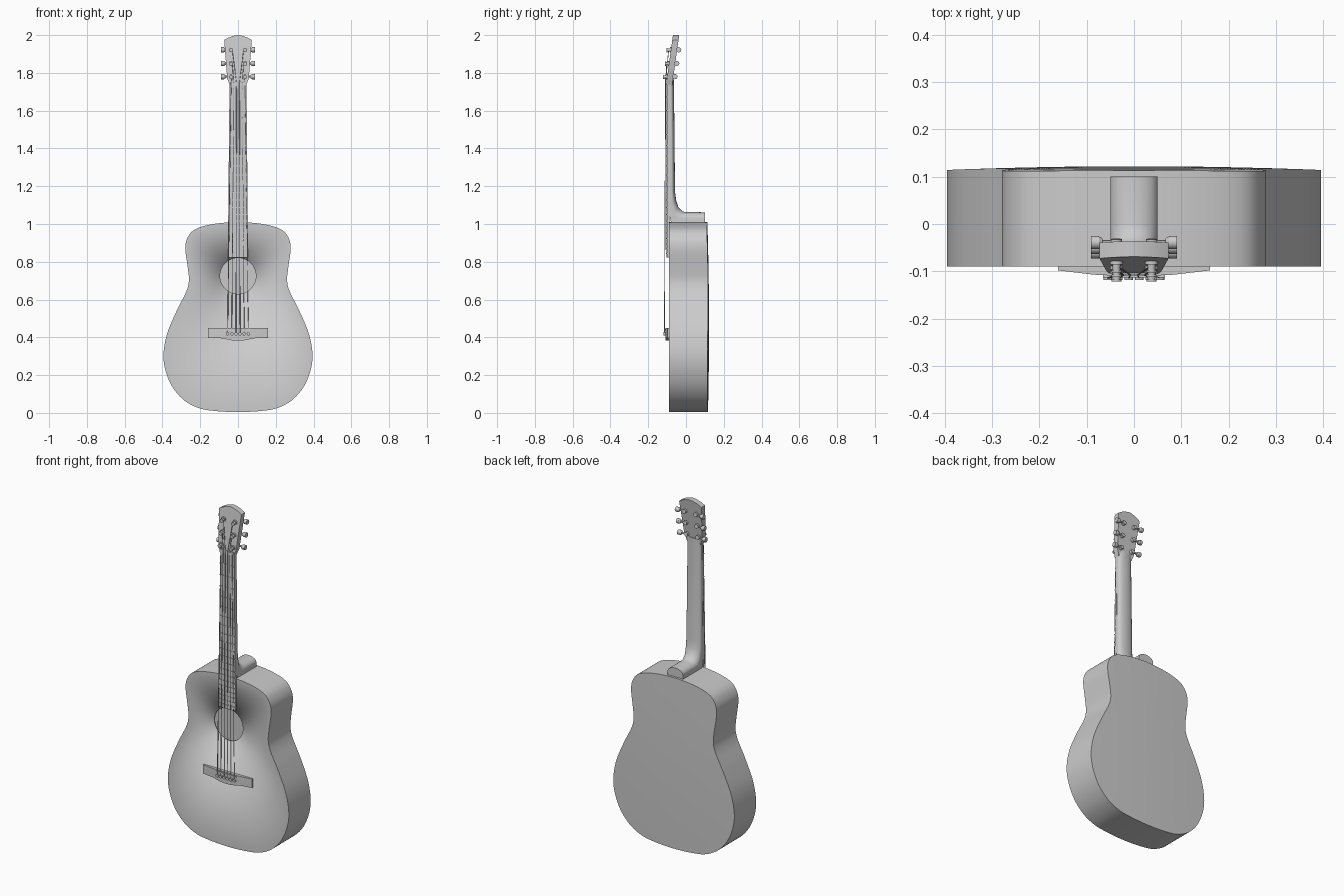
import bpy, bmesh, math
from mathutils import Vector

if "Cube" in bpy.data.objects:
    bpy.data.objects.remove(bpy.data.objects["Cube"])

grey = bpy.data.materials.new("plain_grey")
grey.diffuse_color = (0.6, 0.6, 0.6, 1)
grey.use_nodes = True
grey.node_tree.nodes["Principled BSDF"].inputs["Base Color"].default_value = grey.diffuse_color


def finish(name, bm, angle=35):
    bmesh.ops.recalc_face_normals(bm, faces=bm.faces)
    me = bpy.data.meshes.new(name)
    bm.to_mesh(me)
    bm.free()
    ob = bpy.data.objects.new(name, me)
    bpy.context.collection.objects.link(ob)
    me.materials.append(grey)
    bpy.ops.object.select_all(action='DESELECT')
    ob.select_set(True)
    bpy.context.view_layer.objects.active = ob
    bpy.ops.object.shade_smooth_by_angle(angle=math.radians(angle))
    return ob


def bridge_rings(bm, a, b):
    n = len(a)
    for i in range(n):
        j = (i + 1) % n
        bm.faces.new((a[i], a[j], b[j], b[i]))


def loft(name, sections):
    bm = bmesh.new()
    rings = [[bm.verts.new(p) for p in s] for s in sections]
    for a, b in zip(rings, rings[1:]):
        bridge_rings(bm, a, b)
    bm.faces.new(rings[0])
    bm.faces.new(rings[-1])
    return finish(name, bm)


def rod(bm, p, q, r, sides=12, r2=None):
    p, q = Vector(p), Vector(q)
    d = q - p
    m = d.to_track_quat('Z', 'Y').to_matrix().to_4x4()
    m.translation = (p + q) / 2
    bmesh.ops.create_cone(bm, cap_ends=True, segments=sides, radius1=r,
                          radius2=r if r2 is None else r2, depth=d.length, matrix=m)


def box(bm, c, s):
    v = bmesh.ops.create_cube(bm, size=1)['verts']
    bmesh.ops.scale(bm, vec=s, verts=v)
    bmesh.ops.translate(bm, vec=c, verts=v)


# Body outline: smooth closed curve through mirrored half profile
half = [(0, .004), (.13, .011), (.215, .028), (.295, .075), (.36, .16), (.394, .28),
        (.378, .41), (.325, .54), (.275, .64), (.26, .70), (.266, .77), (.279, .87),
        (.266, .93), (.225, .973), (.13, 1.0), (0, 1.01)]
ctrl = half + [(-x, z) for x, z in half[-2:0:-1]]
outline = []
for i in range(len(ctrl)):
    p0, p1, p2, p3 = (Vector(ctrl[(i + k) % len(ctrl)]) for k in (-1, 0, 1, 2))
    for k in range(5):
        t = k / 5
        outline.append(.5 * (2 * p1 + (p2 - p0) * t + (2 * p0 - 5 * p1 + 4 * p2 - p3) * t * t
                             + (3 * p1 - p0 - 3 * p2 + p3) * t ** 3))

# Hollow body: flat front with round sound hole, sides, domed back
FRONT = -.09
HOLE = Vector((0, .725))


def back_y(x, z):
    return .122 - .05 * x * x - .028 * (z - .45) ** 2


bm = bmesh.new()
hole = [bm.verts.new((h.x, FRONT, h.y)) for h in
        (HOLE + (p - HOLE).normalized() * .095 for p in outline)]
prev = [bm.verts.new((p.x, FRONT, p.y)) for p in outline]
bridge_rings(bm, hole, prev)
mid = Vector((0, .5))
for s in (1, .8, .6, .4, .2):
    ring = []
    for p in outline:
        q = mid + (p - mid) * s
        ring.append(bm.verts.new((q.x, back_y(*q), q.y)))
    bridge_rings(bm, prev, ring)
    prev = ring
c = bm.verts.new((0, back_y(*mid), mid.y))
for i in range(len(prev)):
    bm.faces.new((prev[i], prev[(i + 1) % len(prev)], c))
body = finish("body", bm)
sol = body.modifiers.new("wall", 'SOLIDIFY')
sol.thickness = .012
sol.offset = -1


# Neck and heel: rounded section swept down and turned back along the body
def neck_section(front, back, w, flat):
    us = [(w, 0)] + [(w * math.cos(a), flat + (1 - flat) * math.sin(a))
                     for a in (math.pi * k / 12 for k in range(13))] + [(-w, 0)]
    f, b = Vector(front), Vector(back)
    return [(x, *(f.lerp(b, u))) for x, u in us]


loft("neck", [neck_section(*s) for s in [
    ((-.09, 1.765), (-.064, 1.765), .044, .4),
    ((-.089, 1.17), (-.058, 1.17), .049, .4),
    ((-.088, 1.10), (-.052, 1.125), .05, .4),
    ((-.087, 1.04), (-.040, 1.088), .05, .45),
    ((-.075, .995), (-.016, 1.066), .05, .5),
    ((.0, .995), (.0, 1.063), .05, .55),
    ((.1, .995), (.1, 1.062), .05, .55)]])


# Fingerboard, frets and nut
NUT, SADDLE = 1.745, .43


def board_w(z):
    return .045 + (NUT - z) * .0095


def board_section(z):
    w = board_w(z)
    return [(w, -.087, z), (w, -.100, z), (.6 * w, -.103, z), (-.6 * w, -.103, z),
            (-w, -.100, z), (-w, -.087, z)]


loft("fingerboard", [board_section(.822), board_section(NUT)])
bm = bmesh.new()
for n in range(1, 21):
    z = SADDLE + (NUT - SADDLE) * 2 ** (-n / 12)
    box(bm, (0, -.1025, z), (2 * board_w(z), .005, .005))
finish("frets", bm)
bm = bmesh.new()
box(bm, (0, -.095, NUT + .005), (.092, .026, .012))
finish("nut", bm)


# Tilted headstock with arched top
def tilt(z):
    return -.104 + .14 * (z - 1.75)


loft("headstock", [[(w, tilt(z), z), (-w, tilt(z), z), (-w, tilt(z) + .033, z), (w, tilt(z) + .033, z)]
                   for z, w in [(1.735, .045), (1.75, .049), (1.768, .057), (1.974, .073),
                                (1.986, .052), (1.995, .028), (2.0, .006)]])

# Tuners: front post, rear housing, side shaft and knob
posts, gears, knobs = bmesh.new(), bmesh.new(), bmesh.new()
for s in (-1, 1):
    for z in (1.78, 1.85, 1.922):
        y = tilt(z)
        x = s * .037
        rod(posts, (x, y + .01, z), (x, y - .006, z), .014)
        rod(posts, (x, y, z), (x, y - .02, z - .002), .008)
        rod(posts, (x, y - .017, z - .002), (x, y - .022, z - .002), .011)
        rod(gears, (x, y + .028, z), (x, y + .048, z + .002), .012)
        rod(gears, (x, y + .041, z), (s * .07, y + .041, z), .005, 8)
        rod(knobs, (s * .066, y + .041, z), (s * .074, y + .041, z), .008, 12, .013)
        rod(knobs, (s * .074, y + .041, z), (s * .091, y + .041, z), .014)
finish("tuner_posts", posts)
finish("tuner_gears", gears)
finish("tuner_knobs", knobs)

# Bridge with bellied lower edge, saddle and pins
loft("bridge", [[(x, -.088, .449), (x, yf, .449), (x, yf, zb), (x, -.088, zb)]
                for x, yf, zb in [(-.16, -.098, .397), (-.085, -.107, .395), (-.04, -.109, .385),
                                  (0, -.109, .382), (.04, -.109, .385), (.085, -.107, .395),
                                  (.16, -.098, .397)]])
bm = bmesh.new()
box(bm, (0, -.108, .44), (.13, .01, .006))
finish("saddle", bm)

# Strings run from pins over the nut to the posts
pins, strings = bmesh.new(), bmesh.new()
targets = [(-.037, 1.78), (-.037, 1.85), (-.037, 1.922), (.037, 1.922), (.037, 1.85), (.037, 1.78)]
for i, (tx, tz) in enumerate(targets):
    u = (i - 2.5) / 2.5
    rod(pins, (.055 * u, -.10, .418), (.055 * u, -.118, .418), .009)
    r = .0022 - .0002 * i
    a, b = (.055 * u, -.114, .42), (.037 * u, -.108, NUT + .005)
    rod(strings, a, b, r, 6)
    rod(strings, b, (tx - math.copysign(.007, tx), tilt(tz) - .012, tz), r, 6)
finish("bridge_pins", pins)
finish("strings", strings)
